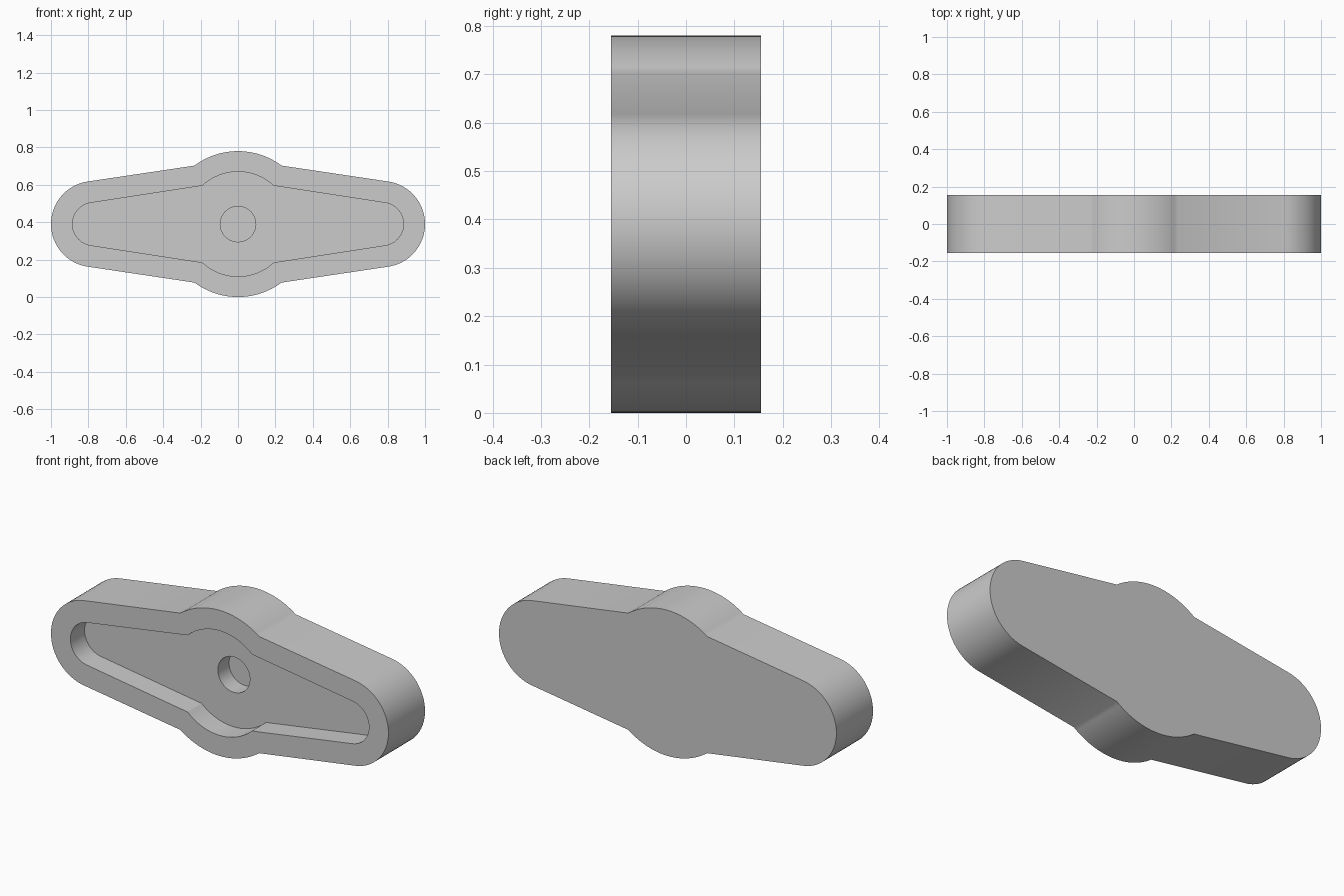
import bpy, bmesh, math

if "Cube" in bpy.data.objects:
    bpy.data.objects.remove(bpy.data.objects["Cube"], do_unlink=True)

CENTRE_Z = 0.39
HALF_DEPTH = 0.155
END_X = 0.77
TILT = 81.5          # angle where an arm meets its rounded end

grey = bpy.data.materials.new("plain grey")
grey.use_nodes = True
colour = (0.6, 0.6, 0.6, 1)
grey.diffuse_color = colour
grey.node_tree.nodes["Principled BSDF"].inputs["Base Color"].default_value = colour


def arc(cx, radius, start, end, steps):
    angles = [math.radians(start + (end - start) * i / steps) for i in range(steps + 1)]
    return [(cx + radius * math.cos(a), CENTRE_Z + radius * math.sin(a)) for a in angles]


def winged_outline(hub_radius, end_radius, shoulder):
    """Round hub with two tapering arms and rounded ends."""
    return (arc(END_X, end_radius, -TILT, TILT, 32)
            + arc(0, hub_radius, shoulder, 180 - shoulder, 24)
            + arc(-END_X, end_radius, 180 - TILT, 180 + TILT, 32)
            + arc(0, hub_radius, 180 + shoulder, 360 - shoulder, 24))


bm = bmesh.new()


def ring(points, y):
    verts = [bm.verts.new((x, y, z)) for x, z in points]
    return verts, [bm.edges.new((a, b)) for a, b in zip(verts, verts[1:] + verts[:1])]


def wall(a, b):
    for i in range(len(a)):
        j = (i + 1) % len(a)
        bm.faces.new((a[i], a[j], b[j], b[i]))


def fill(*loops):
    bmesh.ops.triangle_fill(bm, use_beauty=True, edges=[e for loop in loops for e in loop])


outer = winged_outline(0.39, 0.23, 53.3)
inner = winged_outline(0.28, 0.115, 47.2)
hole = arc(0, 0.095, 0, 360, 48)[:-1]

# Depth levels, from the front rim to the solid back
front = -HALF_DEPTH
recess = front + 0.12
hole_floor = recess + 0.095

outer_front, outer_front_edges = ring(outer, front)
outer_back, _ = ring(outer, HALF_DEPTH)
inner_front, inner_front_edges = ring(inner, front)
inner_floor, inner_floor_edges = ring(inner, recess)
hole_rim, hole_rim_edges = ring(hole, recess)
hole_base, _ = ring(hole, hole_floor)

# Side walls of the body, recess and blind hole
wall(outer_front, outer_back)
wall(inner_front, inner_floor)
wall(hole_rim, hole_base)

# Flat surfaces
bm.faces.new(outer_back)
bm.faces.new(hole_base)
fill(outer_front_edges, inner_front_edges)
fill(inner_floor_edges, hole_rim_edges)
bmesh.ops.recalc_face_normals(bm, faces=bm.faces[:])

mesh = bpy.data.meshes.new("winged_knob")
bm.to_mesh(mesh)
bm.free()
mesh.materials.append(grey)
knob = bpy.data.objects.new("winged_knob", mesh)
bpy.context.collection.objects.link(knob)

bpy.ops.object.select_all(action="DESELECT")
knob.select_set(True)
bpy.context.view_layer.objects.active = knob
bpy.ops.object.shade_smooth_by_angle(angle=math.radians(30))
